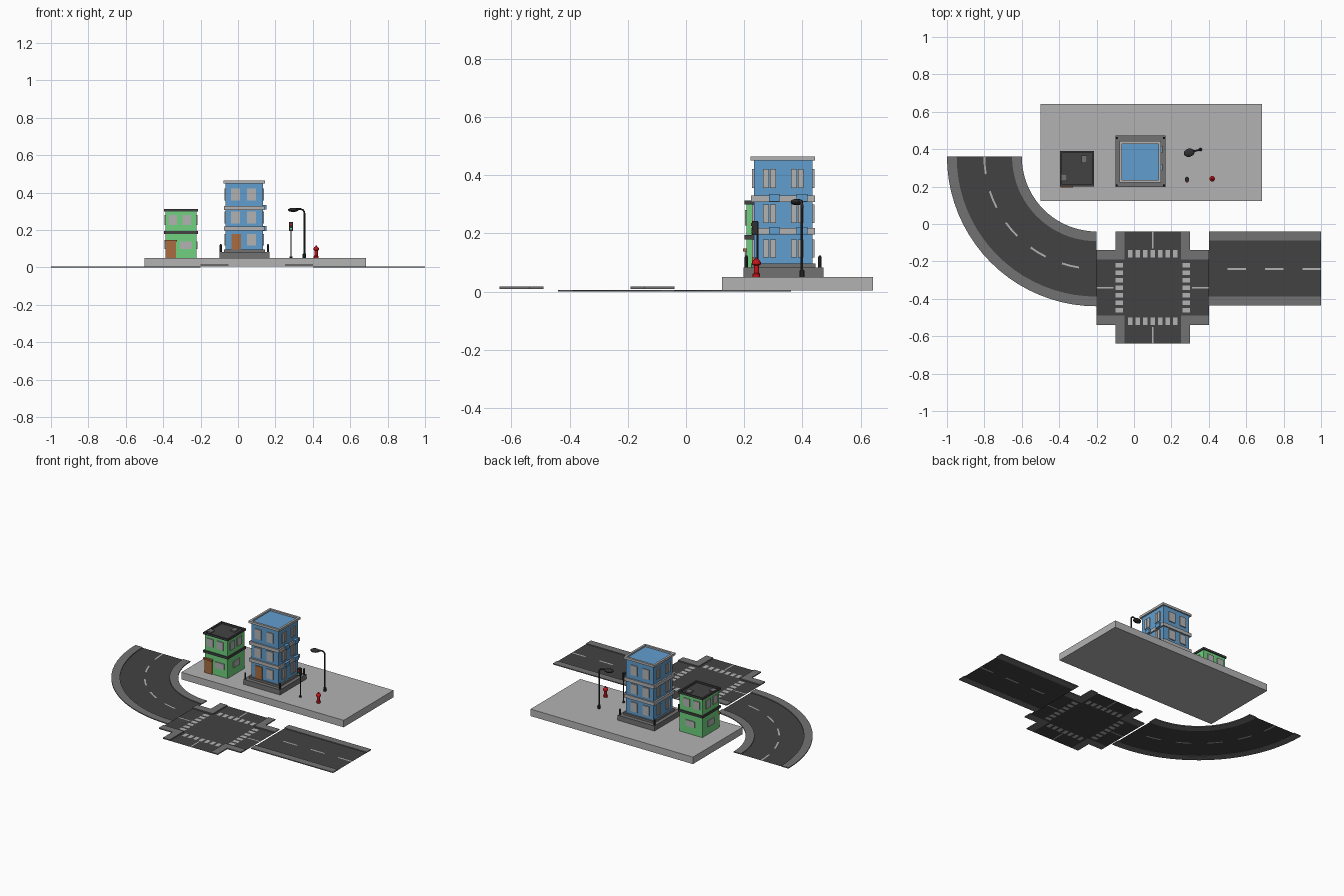
import bpy, bmesh, math
from mathutils import Matrix, Vector

if "Cube" in bpy.data.objects:
    bpy.data.objects.remove(bpy.data.objects["Cube"])


def mat(name, r, g, b):
    m = bpy.data.materials.new(name)
    m.diffuse_color = (r, g, b, 1)
    m.use_nodes = True
    m.node_tree.nodes["Principled BSDF"].inputs["Base Color"].default_value = m.diffuse_color
    return m


LIGHT = mat("light_grey", .45, .45, .45)
WALK = mat("mid_grey", .17, .17, .17)
ROAD = mat("asphalt", .055, .055, .055)
DARK = mat("dark_metal", .03, .03, .032)
GREEN = mat("green_wall", .16, .64, .21)
BLUE = mat("blue_wall", .12, .34, .62)
BROWN = mat("brown_door", .4, .15, .05)
RED = mat("red_paint", .55, .008, .01)


def finish(name, bm, *mats):
    me = bpy.data.meshes.new(name)
    bm.to_mesh(me)
    bm.free()
    for m in mats:
        me.materials.append(m)
    ob = bpy.data.objects.new(name, me)
    bpy.context.collection.objects.link(ob)
    return ob


def boxes(name, m, *dims):
    """Each box is (x0, x1, y0, y1, z0, z1)."""
    bm = bmesh.new()
    for x0, x1, y0, y1, z0, z1 in dims:
        mx = Matrix.Translation(((x0 + x1) / 2, (y0 + y1) / 2, (z0 + z1) / 2))
        bmesh.ops.create_cube(bm, size=1, matrix=mx @ Matrix.Diagonal((x1 - x0, y1 - y0, z1 - z0, 1)))
    return finish(name, bm, m)


def rim(x0, x1, y0, y1, z0, z1, w):
    """Four boxes forming a rectangular frame."""
    return [(x0, x1, y0, y0 + w, z0, z1), (x0, x1, y1 - w, y1, z0, z1),
            (x0, x0 + w, y0 + w, y1 - w, z0, z1), (x1 - w, x1, y0 + w, y1 - w, z0, z1)]


def sheet(name, us, vs, rule, place, *mats):
    """Flat sheet of cells; rule gives the material of a cell centre, or None for a hole."""
    us, vs = (sorted(set(round(c, 5) for c in cs)) for cs in (us, vs))
    bm = bmesh.new()
    for u0, u1 in zip(us, us[1:]):
        for v0, v1 in zip(vs, vs[1:]):
            k = rule((u0 + u1) / 2, (v0 + v1) / 2)
            if k is not None:
                f = bm.faces.new([bm.verts.new(place(u, v)) for u, v in ((u0, v0), (u1, v0), (u1, v1), (u0, v1))])
                f.material_index = k
    bmesh.ops.remove_doubles(bm, verts=bm.verts, dist=1e-5)
    bm.normal_update()
    bmesh.ops.reverse_faces(bm, faces=[f for f in bm.faces if f.normal.z < 0])
    return finish(name, bm, *mats)


def lathe(name, m, x, y, profile, n=12):
    bm = bmesh.new()
    rings = [[bm.verts.new((x + r * math.cos(2 * math.pi * i / n), y + r * math.sin(2 * math.pi * i / n), z))
              for i in range(n)] for r, z in profile]
    for a, b in zip(rings, rings[1:]):
        for i in range(n):
            bm.faces.new((a[i], a[(i + 1) % n], b[(i + 1) % n], b[i]))
    bm.faces.new(rings[0][::-1])
    bm.faces.new(rings[-1])
    return finish(name, bm, m)


def plates(c, h, side, rects, t=.006):
    """Boxes on a wall; rects are (u0, u1, z0, z1) around the wall centre."""
    out = []
    for u0, u1, z0, z1 in rects:
        if side in "fb":
            s = -1 if side == "f" else 1
            y = sorted((c[1] + s * (h[1] - .001), c[1] + s * (h[1] + t)))
            out.append((c[0] + u0, c[0] + u1, *y, z0, z1))
        else:
            s = -1 if side == "l" else 1
            x = sorted((c[0] + s * (h[0] - .001), c[0] + s * (h[0] + t)))
            out.append((*x, c[1] + u0, c[1] + u1, z0, z1))
    return out


# Pavement slab
boxes("pavement_slab", LIGHT, (-.5, .685, .123, .642, .004, .05))

# Straight road
sheet("straight_road", [.4, .5, .6, .7, .8, .9, 1], [-.388, -.245, -.235, -.088],
      lambda x, y: int(abs(y + .24) < .005 and int(x * 10) % 2 == 1),
      lambda x, y: (x, y, .001), ROAD, LIGHT)
boxes("straight_kerbs", WALK, (.4, 1, -.437, -.388, 0, .006), (.4, 1, -.088, -.04, 0, .006))


# Curved road
def bend(z):
    return lambda a, r: (-.2 - r * math.cos(math.radians(a)), .36 - r * math.sin(math.radians(a)), z)


steps = [i * 4.5 for i in range(21)]
sheet("curved_road", steps, [.452, .595, .605, .748],
      lambda a, r: int(abs(r - .6) < .005 and a % 18 < 9), bend(.001), ROAD, LIGHT)
kerb = sheet("curved_kerbs", steps, [.4, .452, .748, .8],
             lambda a, r: 0 if abs(r - .6) > .148 else None, bend(.006), WALK)
sol = kerb.modifiers.new("thickness", "SOLIDIFY")
sol.thickness, sol.offset = .006, -1

# Crossing with stripes and stop lines
cuts = [-.3, -.21, -.2, -.16, -.15, -.004, .004, .15, .16, .2, .21, .3]
cuts += [k * .04 + s * .012 for k in range(-3, 4) for s in (-1, 1)]


def crossing_rule(x, y):
    lo, hi = sorted((abs(x), abs(y)))
    if lo > .15:
        return None
    stripe = .16 < hi < .2 and lo < .132 and abs(lo - round(lo / .04) * .04) < .012
    return int(stripe or (hi > .21 and lo < .004))


sheet("crossing", cuts, cuts, crossing_rule, lambda x, y: (x + .1, y - .34, .01), ROAD, LIGHT)
corners = []
for sx in (-1, 1):
    for sy in (-1, 1):
        for a, b in ((.2, .3), (.3, .2)):
            lo = .2 if a == .3 else .15
            corners.append((*sorted((.1 + sx * lo, .1 + sx * a)),
                            *sorted((-.34 + sy * .15, -.34 + sy * b)), .01, .017))
boxes("crossing_kerbs", WALK, *corners)

# Green building
gc, gh = (-.305, .296), (.083, .088)
boxes("green_walls", GREEN, (-.388, -.222, .208, .384, .05, .3))
boxes("green_trim", ROAD, (-.395, -.215, .201, .391, .18, .195), (-.387, -.223, .209, .383, .295, .303),
      *rim(-.395, -.215, .201, .391, .3, .313, .01))
boxes("roof_vents", WALK, (-.282, -.25, .325, .365, .3, .312), (-.388, -.357, .23, .267, .3, .312))
upper = [(-.065, -.02, .227, .28), (.008, .055, .227, .28)]
win = plates(gc, gh, "f", upper + [(-.005, .06, .1, .14)])
for side in "blr":
    win += plates(gc, gh, side, upper + [(-.03, .035, .1, .14)])
boxes("green_windows", LIGHT, *win)
boxes("green_door", BROWN, *plates(gc, gh, "f", [(-.08, -.027, .05, .138)]),
      (-.392, -.327, .195, .21, .138, .148))

# Blue building
bc, bh = (.034, .334), (.1, .101)
boxes("blue_base", WALK, (-.1, .168, .198, .472, .05, .083), (-.076, .144, .223, .445, .083, .096))
boxes("blue_walls", BLUE, (-.066, .134, .233, .435, .09, .455))
boxes("blue_trim", LIGHT, (-.076, .143, .224, .443, .197, .219), (-.076, .143, .224, .443, .308, .33),
      *rim(-.078, .145, .222, .443, .45, .465, .014))
front_u = [(-.071, -.024), (.014, .062)]
rows = [(.118, .18), (.236, .299), (.357, .422)]
rects = [(u0, u1, z0, z1) for u0, u1 in front_u for z0, z1 in rows]
win = plates(bc, bh, "f", rects[1:]) + plates(bc, bh, "b", rects)
for side in "lr":
    for u0, u1 in ((-.07, -.025), (.027, .07)):
        for z0, z1 in rows:
            m = (u0 + u1) / 2
            win += plates(bc, bh, side, [(u0, m - .002, z0, z1), (m + .002, u1, z0, z1)])
boxes("blue_windows", LIGHT, *win)
boxes("blue_door", BROWN, *plates(bc, bh, "f", [(-.068, -.018, .094, .18)]))
boxes("side_boxes", BLUE, *[(.13, .152, y, y + .037, z, z + .026)
                            for y in (.285, .38) for z in (.196, .309)])
for i, (x, y) in enumerate([(x, y) for x in (-.092, .16) for y in (.207, .46)]):
    lathe("bollard_%d" % i, DARK, x, y, [(.006, .08), (.006, .118), (.003, .125)], 8)

# Street lamp
lathe("lamp_pole", DARK, .355, .398, [(.009, .05), (.009, .072), (.005, .076), (.005, .29)], 10)
cu = bpy.data.curves.new("lamp_arm", "CURVE")
cu.dimensions = "3D"
cu.bevel_depth, cu.bevel_resolution = .005, 1
cu.use_fill_caps = True
sp = cu.splines.new("POLY")
path = [(.355, .398, .285), (.354, .398, .298), (.347, .396, .308), (.335, .393, .312), (.31, .387, .312)]
sp.points.add(len(path) - 1)
for p, co in zip(sp.points, path):
    p.co = (*co, 1)
cu.materials.append(DARK)
bpy.context.collection.objects.link(bpy.data.objects.new("lamp_arm", cu))
bm = bmesh.new()
bmesh.ops.create_uvsphere(bm, u_segments=12, v_segments=8, radius=1, matrix=Matrix.Translation((.295, .381, .308))
                          @ Matrix.Rotation(.25, 4, "Z") @ Matrix.Diagonal((.03, .022, .011, 1)))
finish("lamp_head", bm, DARK)

# Traffic light
lathe("signal_pole", DARK, .283, .246, [(.008, .05), (.008, .058), (.0035, .06), (.0035, .24)], 8)
boxes("signal_head", DARK, (.273, .293, .226, .247, .195, .243))
boxes("signal_red", RED, (.278, .288, .223, .227, .226, .236))
boxes("signal_green", GREEN, (.278, .288, .223, .227, .202, .212))

# Fire hydrant
lathe("hydrant", RED, .418, .242, [(.013, .05), (.013, .06), (.009, .065), (.009, .09), (.015, .094),
                                   (.015, .101), (.011, .108), (.005, .113), (.004, .118)])
